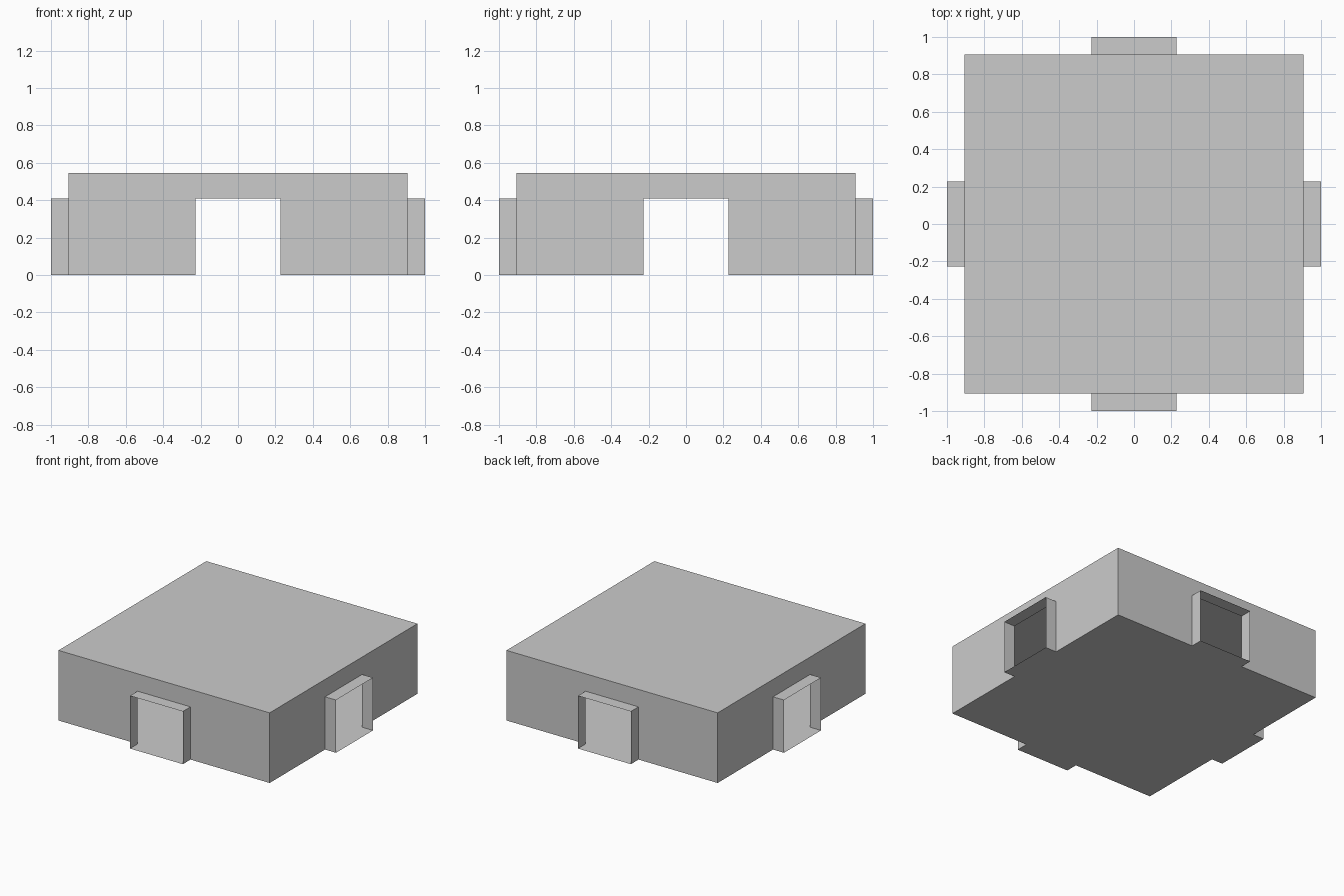
import bpy
from math import pi
from mathutils import Matrix

if "Cube" in bpy.data.objects:
    bpy.data.objects.remove(bpy.data.objects["Cube"])

H, Z = 0.906, 0.544      # room half width, height
D, T, E = 0.227, 0.409, 1.0  # doorway half width, height, outer reach


def sheet(name, faces, turn=0.0):
    """Thin surface object built from polygon outlines, turned about z."""
    rot = Matrix.Rotation(turn, 4, 'Z')
    verts, polys = [], []
    for f in faces:
        polys.append(range(len(verts), len(verts) + len(f)))
        verts += f
    me = bpy.data.meshes.new(name)
    me.from_pydata(verts, [], [list(p) for p in polys])
    me.transform(rot)
    ob = bpy.data.objects.new(name, me)
    bpy.context.collection.objects.link(ob)
    return ob


# Floor and ceiling of the hollow room
square = [(-H, -H), (H, -H), (H, H), (-H, H)]
sheet("floor", [[(x, y, 0) for x, y in reversed(square)]])
sheet("ceiling", [[(x, y, Z) for x, y in square]])

# One wall with a doorway opening per side
wall = [(-H, 0), (-D, 0), (-D, T), (D, T), (D, 0), (H, 0), (H, Z), (-H, Z)]
# Short open passage sticking out of each opening: jambs, top and sill
section = [(-D, 0), (-D, T), (D, T), (D, 0)]

for i, side in enumerate(("front", "right", "back", "left")):
    turn = i * pi / 2
    sheet(side + "_wall", [[(x, -H, z) for x, z in wall]], turn)
    loop = zip(section, section[1:] + section[:1])
    sheet(side + "_doorway",
          [[(a[0], -H, a[1]), (b[0], -H, b[1]), (b[0], -E, b[1]), (a[0], -E, a[1])]
           for a, b in loop], turn)
